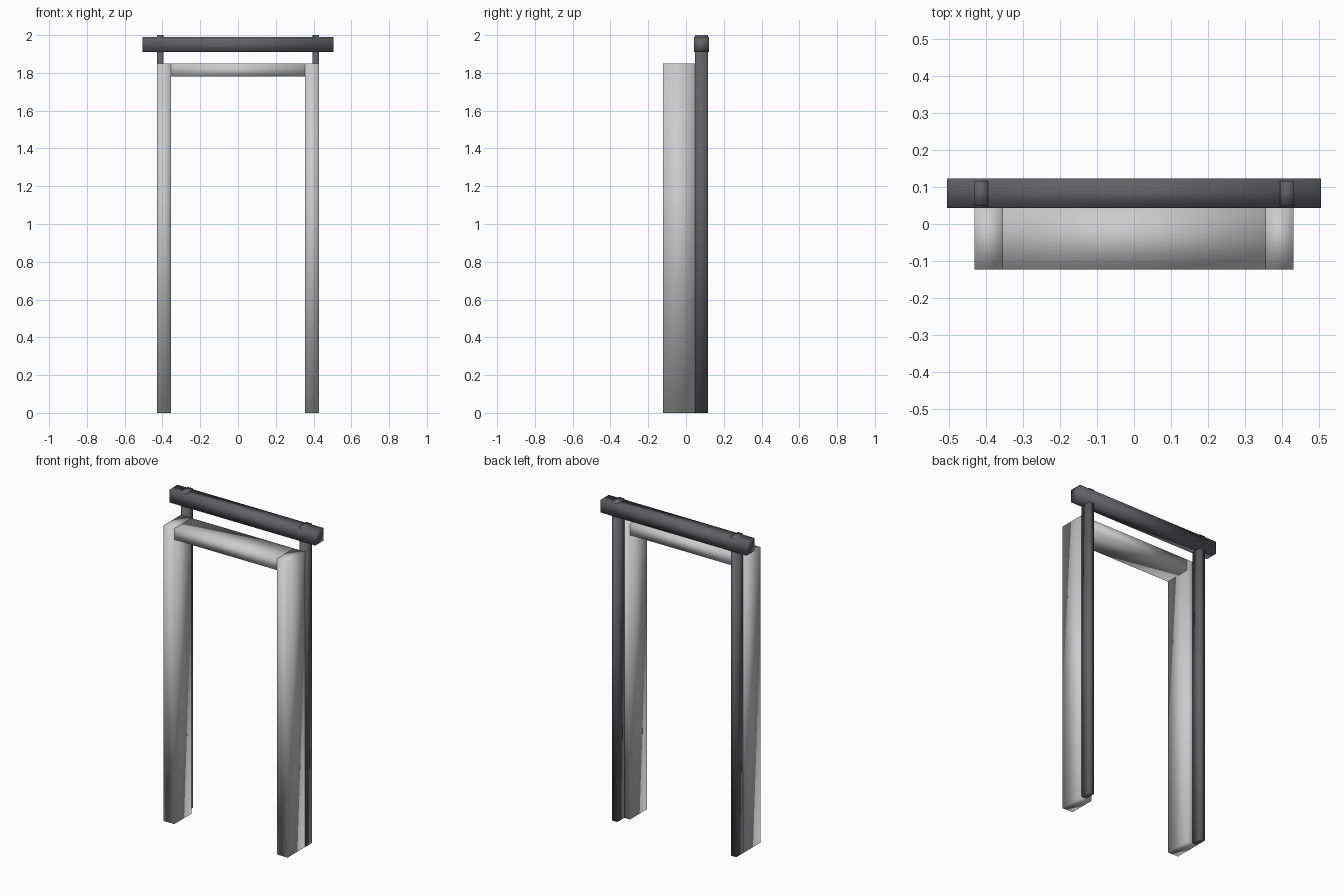
import bpy

if "Cube" in bpy.data.objects:
    bpy.data.objects.remove(bpy.data.objects["Cube"])

dark = bpy.data.materials.new("dark_metal")
dark.diffuse_color = (0.12, 0.12, 0.13, 1)
dark.use_nodes = True
dark.node_tree.nodes["Principled BSDF"].inputs["Base Color"].default_value = dark.diffuse_color


def box(name, x, y, z, mat=None):
    """Box from (min, max) ranges, with softened shading."""
    bpy.ops.mesh.primitive_cube_add(
        size=1, location=[(a + b) / 2 for a, b in (x, y, z)])
    ob = bpy.context.object
    ob.name = name
    ob.scale = [b - a for a, b in (x, y, z)]
    bpy.ops.object.transform_apply(location=False, rotation=False, scale=True)
    bpy.ops.object.shade_smooth()
    if mat:
        ob.data.materials.append(mat)
    return ob


FRAME_Y = (-0.123, 0.048)
POST_Y = (0.048, 0.116)

# Uprights: pale jamb in front, slim dark post behind
for side, s in (("left", -1), ("right", 1)):
    box(side + "_jamb", sorted((s * 0.355, s * 0.43)), FRAME_Y, (0, 1.85))
    box(side + "_post", sorted((s * 0.394, s * 0.43)), POST_Y, (0, 2.0), dark)

# Pale lintel between the jambs
box("lintel", (-0.355, 0.355), FRAME_Y, (1.78, 1.85))

# Dark rail carried by the posts
box("top_rail", (-0.505, 0.505), (0.043, 0.123), (1.91, 1.99), dark)
